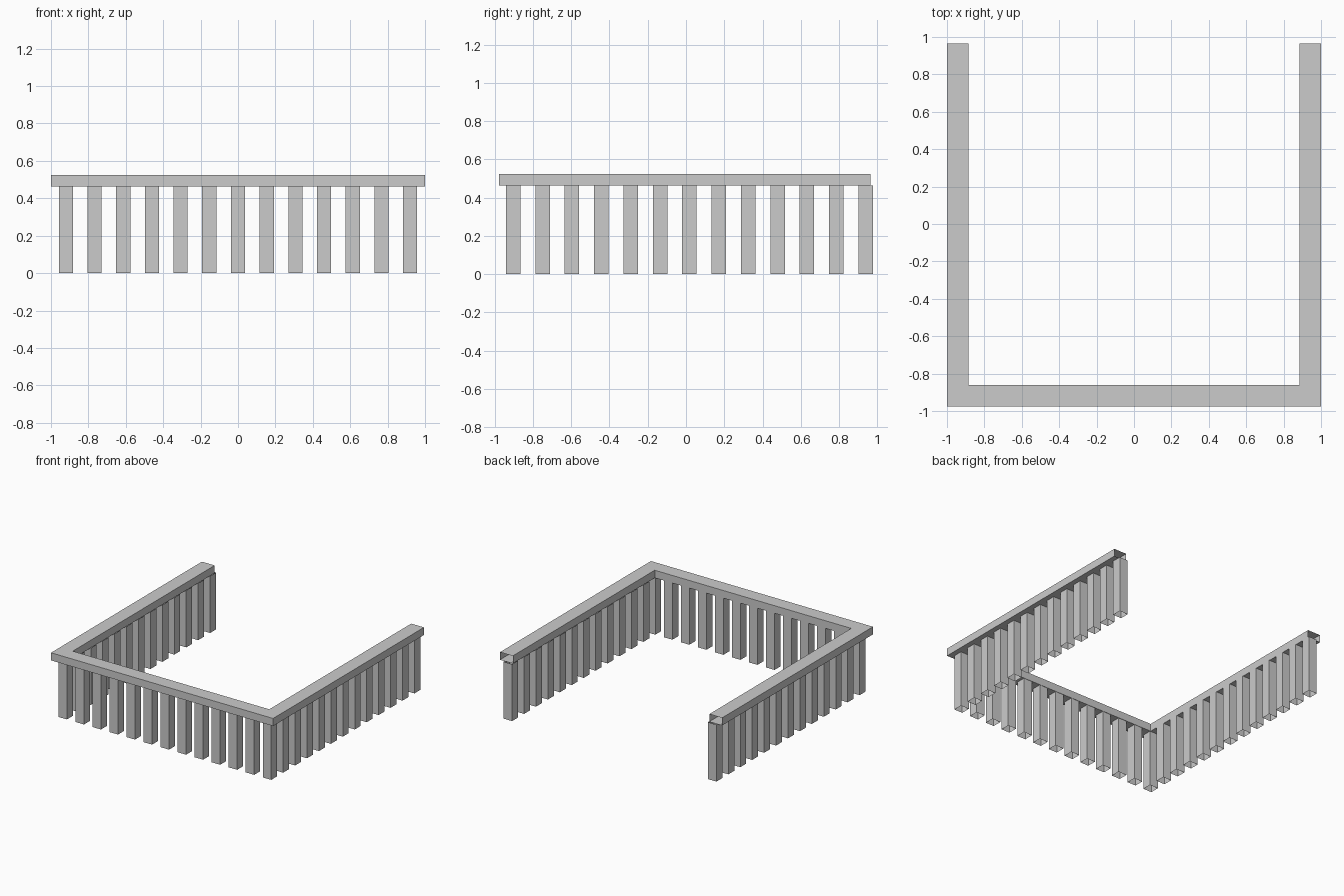
import bpy

if "Cube" in bpy.data.objects:
    bpy.data.objects.remove(bpy.data.objects["Cube"])

POST_H = 0.463      # top of posts / underside of rail
RAIL_TOP = 0.525
POST_W = 0.076
COUNT = 13
X0, Y0, Y1 = 0.92, -0.903, 0.939   # post centre lines


def make_object(name, verts, faces):
    mesh = bpy.data.meshes.new(name)
    mesh.from_pydata(verts, [], faces)
    mesh.update()
    obj = bpy.data.objects.new(name, mesh)
    bpy.context.collection.objects.link(obj)
    return obj


# Handrail: rectangular section swept round a U with mitred corners, open ends
outer = [(-1, 0.964), (-1, -0.977), (1, -0.977), (1, 0.964)]
inner = [(-0.885, 0.964), (-0.885, -0.862), (0.885, -0.862), (0.885, 0.964)]
verts, faces = [], []
for (ox, oy), (ix, iy) in zip(outer, inner):
    verts += [(ox, oy, POST_H), (ix, iy, POST_H), (ix, iy, RAIL_TOP), (ox, oy, RAIL_TOP)]
for s in range(3):
    for k in range(4):
        a, b = s * 4 + k, s * 4 + (k + 1) % 4
        faces.append((a, a + 4, b + 4, b))
make_object("handrail", verts, faces)

# Balusters: square tubes with open ends, shared by one mesh
h = POST_W / 2
ring = [(-h, -h), (h, -h), (h, h), (-h, h)]
tube_verts = [(x, y, z) for z in (0, POST_H) for x, y in ring]
tube_faces = [(k, (k + 1) % 4, (k + 1) % 4 + 4, k + 4) for k in range(4)]


def baluster_row(name, positions):
    v, f = [], []
    for px, py in positions:
        n = len(v)
        v += [(x + px, y + py, z) for x, y, z in tube_verts]
        f += [tuple(i + n for i in face) for face in tube_faces]
    make_object(name, v, f)


step_x = 2 * X0 / (COUNT - 1)
step_y = (Y1 - Y0) / (COUNT - 1)
baluster_row("front_balusters", [(-X0 + i * step_x, Y0) for i in range(COUNT)])
# Side rows skip the corner posts, which belong to the front row
for side, sx in (("left", -X0), ("right", X0)):
    baluster_row(side + "_balusters", [(sx, Y0 + i * step_y) for i in range(1, COUNT)])
